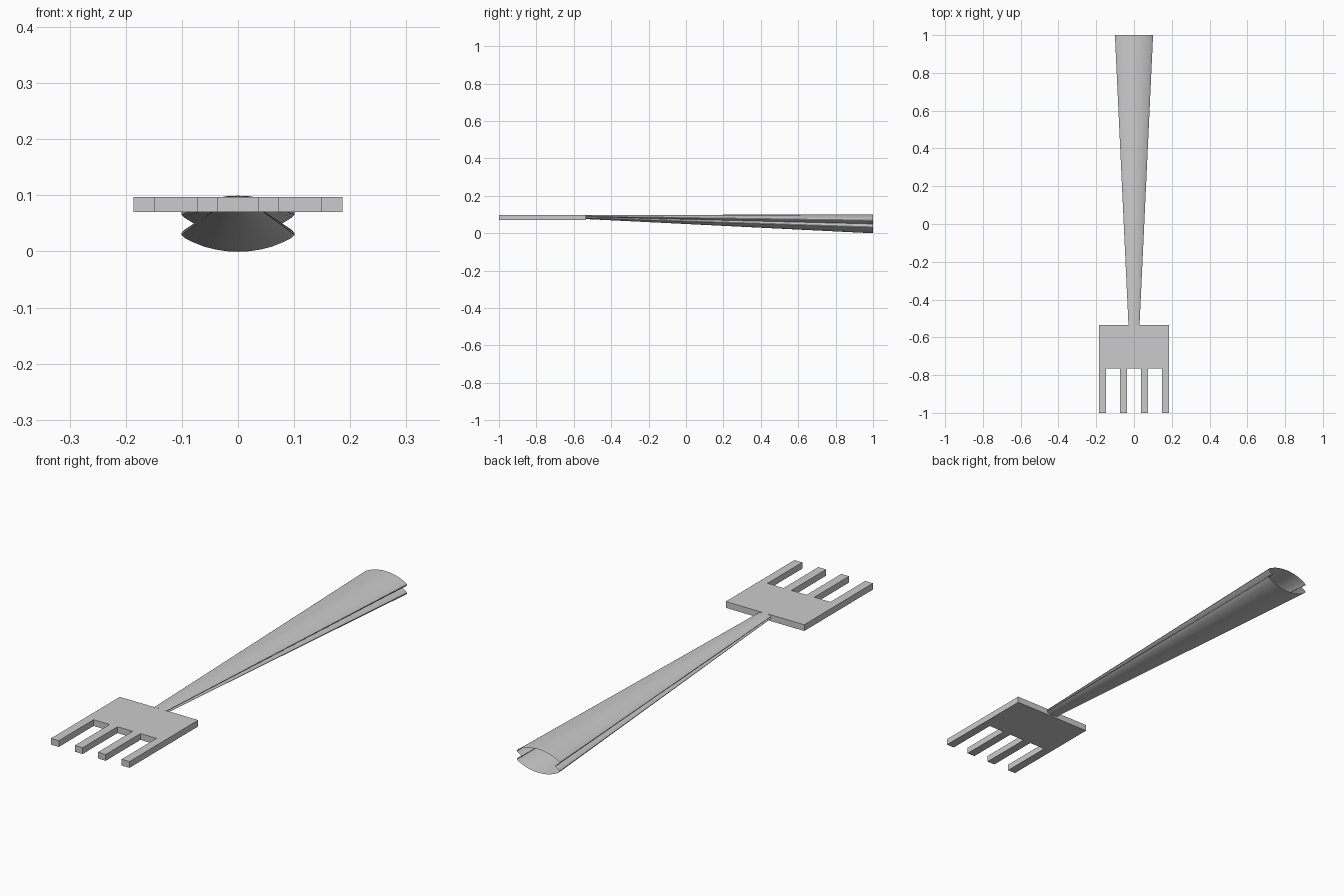
import bpy, bmesh
from mathutils import Vector

if "Cube" in bpy.data.objects:
    bpy.data.objects.remove(bpy.data.objects["Cube"])


def finish(name, bm):
    bmesh.ops.recalc_face_normals(bm, faces=bm.faces)
    mesh = bpy.data.meshes.new(name)
    bm.to_mesh(mesh)
    bm.free()
    obj = bpy.data.objects.new(name, mesh)
    bpy.context.collection.objects.link(obj)
    return obj


# Fork head: flat plate and four tines as one extruded outline
Z0, Z1 = 0.07, 0.097
BACK, ROOT, TIP = -0.535, -0.765, -1.0
tines = [(-0.186, -0.149), (-0.073, -0.036), (0.036, 0.073), (0.149, 0.186)]
outline = [(0.186, BACK), (-0.186, BACK)]
for i, (a, b) in enumerate(tines):
    if i > 0:
        outline.append((a, ROOT))
    outline += [(a, TIP), (b, TIP)]
    if i < len(tines) - 1:
        outline.append((b, ROOT))
bm = bmesh.new()
face = bm.faces.new([bm.verts.new((x, y, Z0)) for x, y in outline])
ext = bmesh.ops.extrude_face_region(bm, geom=[face])
top = [v for v in ext["geom"] if isinstance(v, bmesh.types.BMVert)]
bmesh.ops.translate(bm, vec=Vector((0, 0, Z1 - Z0)), verts=top)
finish("fork_head", bm)

# Handle: hollow two-lobed section, open at the wide end, tapering to the head
# quarter section as (x, height above the middle), from crown to side groove
quarter = [(0, 0.05), (0.02, 0.049), (0.04, 0.046), (0.06, 0.041), (0.08, 0.033),
           (0.094, 0.026), (0.101, 0.020), (0.101, 0.016), (0.096, 0.011),
           (0.088, 0.006), (0.078, 0.0)]
right = quarter + [(x, -z) for x, z in reversed(quarter[:-1])]
section = right + [(-x, z) for x, z in reversed(right[1:-1])]

ROWS = 8
bm = bmesh.new()
rings = []
for r in range(ROWS + 1):
    t = r / ROWS
    y = BACK + t * (1.0 - BACK)
    sx = 0.29 + 0.71 * t
    sz = 0.22 + 0.78 * t
    crown = 0.0975 + 0.002 * t
    rings.append([bm.verts.new((x * sx, y, crown + (z - 0.05) * sz)) for x, z in section])
n = len(section)
for a, b in zip(rings, rings[1:]):
    for i in range(n):
        j = (i + 1) % n
        bm.faces.new((a[i], a[j], b[j], b[i]))
handle = finish("handle", bm)

bpy.ops.object.select_all(action='DESELECT')
handle.select_set(True)
bpy.context.view_layer.objects.active = handle
bpy.ops.object.shade_smooth_by_angle(angle=0.7)
